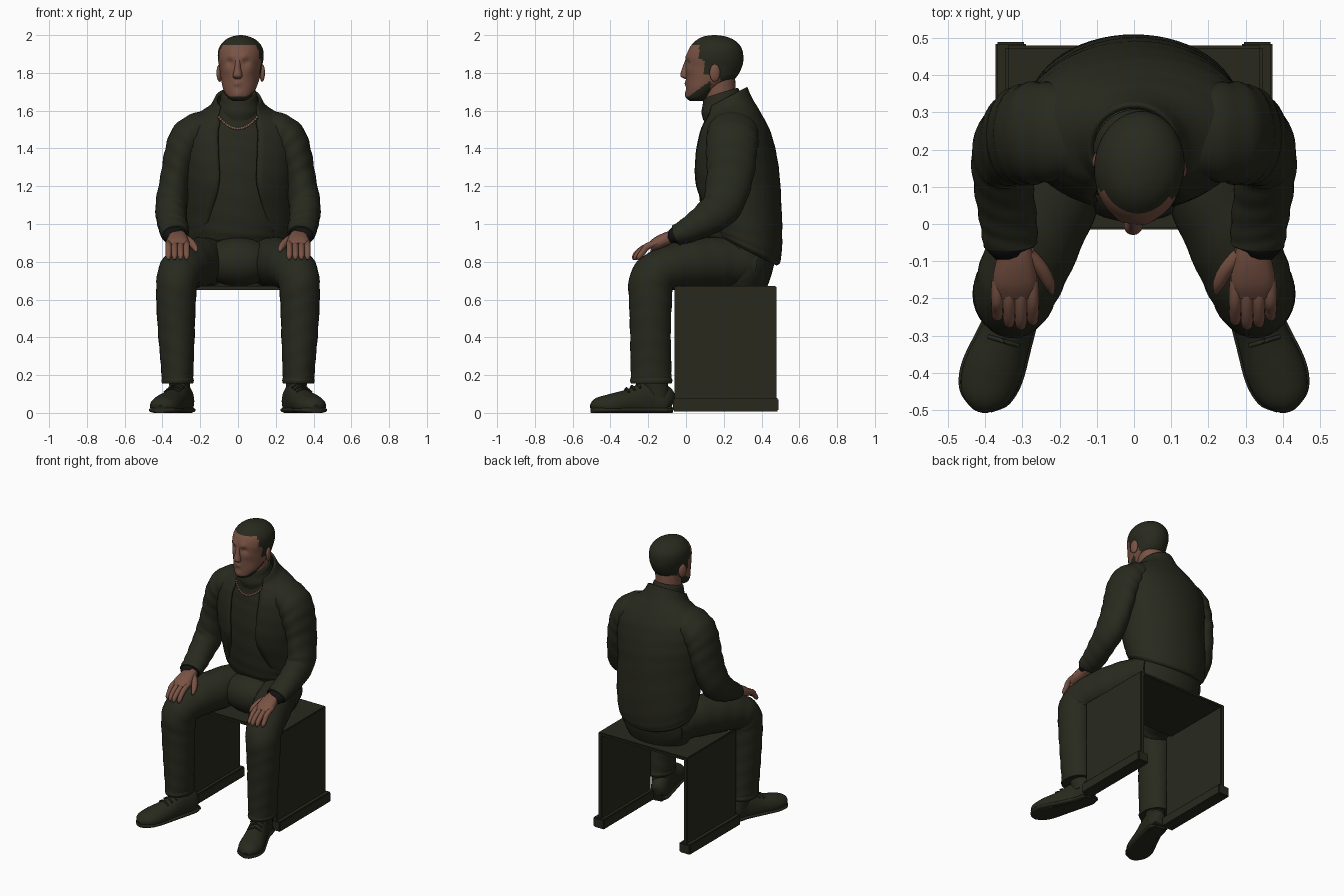
import bpy, bmesh, math
from mathutils import Vector, Matrix
from mathutils.bvhtree import BVHTree

if "Cube" in bpy.data.objects:
    bpy.data.objects.remove(bpy.data.objects["Cube"], do_unlink=True)

X, Y, Z = Vector((1, 0, 0)), Vector((0, 1, 0)), Vector((0, 0, 1))
parts = []


def material(name, color):
    m = bpy.data.materials.new(name)
    m.use_nodes = True
    m.diffuse_color = (*color, 1)
    m.node_tree.nodes["Principled BSDF"].inputs["Base Color"].default_value = (*color, 1)
    return m


OLIVE = material("dark_olive", (0.021, 0.022, 0.0125))
SKIN = material("warm_skin", (0.19, 0.085, 0.057))
BLACK = material("black_trim", (0.006, 0.006, 0.006))
CHAIN = material("chain_bronze", (0.3, 0.16, 0.11))


def finish(name, bm, mat):
    bmesh.ops.recalc_face_normals(bm, faces=bm.faces[:])
    me = bpy.data.meshes.new(name)
    bm.to_mesh(me)
    bm.free()
    me.materials.append(mat)
    ob = bpy.data.objects.new(name, me)
    bpy.context.collection.objects.link(ob)
    parts.append(ob)
    return ob


def smooth_path(rings, steps):
    """Catmull-Rom blend of every ring value."""
    r = [tuple(k) + (0,) * (7 - len(k)) for k in rings]
    r = [r[0]] + r + [r[-1]]
    out = []
    for i in range(1, len(r) - 2):
        for s in range(steps):
            t = s / steps
            out.append([0.5 * (2 * b + (c - a) * t + (2 * a - 5 * b + 4 * c - d) * t * t
                               + (3 * b - a - 3 * c + d) * t ** 3)
                        for a, b, c, d in zip(*r[i - 1:i + 3])])
    return out + [list(r[-1])]


def loft(name, rings, mat, flat=False, sides=32, steps=6, side=1, fold=0, power=1, matrix=None):
    """Skin over rings of (x, y, z, half width, half depth, slope, front gap angle)."""
    path = smooth_path(rings, steps)
    closed = not any(k[6] > 0.01 for k in path)
    n = sides if closed else sides + 1
    bm = bmesh.new()
    grid = []
    for i, (x, y, z, ra, rb, slope, gap) in enumerate(path):
        u, v = X, Y
        if not flat:
            a, b = path[max(i - 1, 0)], path[min(i + 1, len(path) - 1)]
            t = (Vector(b[:3]) - Vector(a[:3])).normalized()
            u = (X - t * X.dot(t)).normalized()
            v = t.cross(u)
        row = []
        for j in range(n):
            ang = gap + (math.tau - 2 * gap) * j / sides
            k = 1 + fold * math.sin(9 * i / steps + 3 * math.sin(ang))
            sn, cs = (math.copysign(abs(f) ** power, f) for f in (math.sin(ang), math.cos(ang)))
            co = Vector((x, y, z)) + u * max(ra, 0.001) * k * sn - v * max(rb, 0.001) * k * cs
            co.z = max(co.z - slope * rb * cs, 0)
            co.x *= side
            row.append(bm.verts.new(matrix @ co if matrix else co))
        grid.append(row)
    for a, b in zip(grid, grid[1:]):
        for j in range(n if closed else n - 1):
            q = (j + 1) % n
            bm.faces.new((a[j], a[q], b[q], b[j]))
    if closed:
        bm.faces.new(grid[0])
        bm.faces.new(grid[-1])
    return finish(name, bm, mat)


def ellipsoid(name, center, size, mat, matrix=Matrix(), seg=20):
    bm = bmesh.new()
    bmesh.ops.create_uvsphere(bm, u_segments=seg, v_segments=seg // 2, radius=1)
    bm.transform(matrix @ Matrix.Translation(center) @ Matrix.Diagonal((*size, 1)))
    return finish(name, bm, mat)


def box(name, low, high, bevel):
    low, high = Vector(low), Vector(high)
    bm = bmesh.new()
    bmesh.ops.create_cube(bm, size=1)
    bm.transform(Matrix.Translation((low + high) / 2) @ Matrix.Diagonal((*(high - low), 1)))
    bmesh.ops.bevel(bm, geom=bm.edges[:], offset=bevel, segments=2, affect='EDGES')
    return finish(name, bm, OLIVE)


# Stool: seat board, two side panels, two foot rails
box("stool_seat", (-0.345, -0.015, 0.65), (0.345, 0.48, 0.672), 0.006)
for s, tag in ((1, "left"), (-1, "right")):
    for part, a, b, y0, y1, z0, z1 in (("panel", 0.315, 0.345, -0.062, 0.48, 0.03, 0.672),
                                       ("rail", 0.29, 0.373, -0.07, 0.49, 0.008, 0.078)):
        box(f"{tag}_stool_{part}", (min(a * s, b * s), y0, z0), (max(a * s, b * s), y1, z1), 0.006)

# Trousers seat and lap, sweater and rolled neck
loft("trouser_seat", [(0, .3, .655, .2, .125), (0, .3, .74, .245, .155), (0, .3, .85, .25, .175),
                      (0, .3, 1, .23, .16)], OLIVE, flat=True)
ellipsoid("trouser_lap", (0, .14, .8), (.19, .135, .13), OLIVE, seg=28)
sweater = loft("sweater", [(0, .29, .91, .23, .17), (0, .28, .96, .24, .182), (0, .27, 1.1, .25, .195),
                           (0, .26, 1.3, .26, .195), (0, .25, 1.45, .25, .17),
                           (0, .23, 1.55, .17, .135), (0, .2, 1.61, .11, .11)],
               OLIVE, flat=True, fold=0.008)
loft("rolled_neck", [(.005, .2, 1.57, .112, .108, .2), (.005, .195, 1.615, .114, .113, .25),
                     (.005, .19, 1.65, .102, .104, .3), (.005, .188, 1.66, .099, .1, .3),
                     (.005, .185, 1.69, .094, .092, .3), (.005, .185, 1.695, .08, .08, .3)],
     OLIVE, flat=True)

# Open jacket with hem band and stand collar
jacket = loft("jacket", [(0, .31, .875, .25, .165, -.5, .75), (0, .31, .9, .265, .185, -.45, .72),
                         (0, .302, 1, .28, .2, -.2, .56), (0, .27, 1.2, .29, .222, 0, .36),
                         (0, .26, 1.35, .305, .215, 0, .34), (0, .255, 1.48, .3, .187, 0, .36),
                         (0, .245, 1.56, .24, .15, .1, .42), (0, .22, 1.61, .15, .128, .35, .75),
                         (0, .205, 1.66, .115, .112, .55, .95)],
              OLIVE, flat=True, sides=48, fold=0.004)
wall = jacket.modifiers.new("cloth_thickness", 'SOLIDIFY')
wall.thickness, wall.offset = 0.016, 0
loft("jacket_hem", [(0, .31, .865, .255, .17, -.5, .75), (0, .31, .885, .272, .188, -.48, .74),
                    (0, .31, .915, .27, .19, -.42, .7)], OLIVE, flat=True, sides=48)

# Sleeves, hands, legs and shoes, one set for each side
SLEEVE = [(.08, .25, 1.535, .06, .1), (.18, .25, 1.515, .085, .125), (.258, .246, 1.458, .1, .137),
          (.3, .24, 1.37, .09, .134), (.328, .232, 1.25, .082, .124), (.353, .19, 1.1, .084, .108),
          (.35, .1, 1.02, .08, .087), (.338, .01, .967, .077, .068), (.332, -.055, .94, .073, .054)]
LEG = [(.12, .34, .79, .12, .115), (.165, .2, .8, .125, .13), (.235, .03, .79, .124, .13),
       (.295, -.118, .758, .118, .117), (.322, -.182, .7, .11, .119), (.328, -.188, .58, .104, .113),
       (.326, -.188, .42, .097, .108), (.322, -.186, .27, .088, .108), (.32, -.184, .165, .082, .108)]
SHOE = [(.278, -.075, .05, .03, .045), (.285, -.11, .06, .055, .085), (.305, -.19, .065, .058, .105),
        (.345, -.3, .05, .07, .076), (.382, -.4, .038, .08, .062), (.403, -.465, .034, .064, .047),
        (.413, -.498, .022, .025, .022)]
PALM = [(.325, -.03, .945, .04, .03), (.32, -.09, .927, .05, .034), (.32, -.15, .9, .06, .033),
        (.32, -.19, .878, .054, .024)]
for s, tag in ((1, "left"), (-1, "right")):
    loft(tag + "_sleeve", SLEEVE, OLIVE, side=s, fold=0.022)
    loft(tag + "_cuff", [(.333, -.03, .948, .066, .047), (.332, -.06, .938, .066, .047),
                         (.331, -.064, .936, .05, .036)], BLACK, side=s, steps=3)
    loft(tag + "_palm", PALM, SKIN, side=s, sides=20, power=0.8)
    for i, finger in enumerate(("index", "middle", "ring", "little")):
        x, reach = .272 + .032 * i, (.0, .012, .006, -.012)[i]
        loft(f"{tag}_{finger}_finger",
             [(x, -.15, .902, .015, .016), (x, -.205, .881, .017, .018),
              (x, -.24 - reach, .852, .016, .016), (x, -.26 - reach, .826, .014, .014),
              (x, -.266 - reach, .81, .004, .004)], SKIN, side=s, sides=12, steps=4)
    loft(tag + "_thumb", [(.285, -.08, .925, .02, .024), (.25, -.12, .902, .02, .022),
                          (.228, -.16, .875, .016, .017), (.22, -.188, .853, .005, .005)],
         SKIN, side=s, sides=12, steps=4)
    loft(tag + "_trouser_leg", LEG, OLIVE, side=s, fold=0.013)
    loft(tag + "_trouser_hem", [(.32, -.184, .185, .083, .108), (.32, -.184, .17, .086, .112),
                                (.32, -.184, .155, .082, .107)], OLIVE, flat=True, side=s)
    loft(tag + "_sock", [(.305, -.15, .08, .05, .06), (.314, -.175, .22, .06, .075)],
         OLIVE, flat=True, side=s)
    loft(tag + "_shoe", SHOE, OLIVE, side=s)
    loft(tag + "_sole", [(x, y, .015, w + .006, .016) for x, y, z, w, d in SHOE],
         OLIVE, side=s, power=0.75)
    box(tag + "_shoe_heel", (.287 * s - .055, -.165, 0), (.287 * s + .055, -.066, .035), 0.012)
    for i in range(3):
        x, y, z = .325 + .013 * i, -.255 - .03 * i, .155 - .012 * i
        loft(f"{tag}_lace_{i + 1}", [(x - .04, y - .012, z - .022, .006, .006),
                                     (x, y, z, .006, .006), (x + .04, y + .012, z - .022, .006, .006)],
             OLIVE, side=s, sides=8, steps=4)

# Head, turned slightly to its right
TURN = (Matrix.Translation((.014, .15, 0)) @ Matrix.Rotation(math.radians(-6), 4, 'Z')
        @ Matrix.Translation((0, -.15, 0)))
loft("neck", [(.008, .195, 1.6, .085, .085), (.01, .18, 1.68, .082, .085),
              (.012, .175, 1.78, .085, .085)], SKIN, flat=True)
head = loft("head", [(0, .055, 1.652, .03, .035), (0, .065, 1.67, .06, .06), (0, .09, 1.715, .086, .088),
                     (0, .13, 1.77, .102, .13), (0, .147, 1.83, .112, .149), (0, .152, 1.88, .121, .152),
                     (0, .156, 1.93, .116, .139), (0, .156, 1.97, .087, .105),
                     (0, .152, 1.992, .046, .06), (0, .15, 2, .008, .01)],
            SKIN, flat=True, sides=72, steps=8)
head.data.materials.append(OLIVE)
# Eye sockets, brows, cheeks, mouth and chin as soft bumps: |x|, z, push, size
FEATURES = [(.042, 1.856, .011, .018), (.035, 1.886, -.007, .018), (.065, 1.815, -.005, .025),
            (0, 1.742, -.009, .017), (0, 1.727, .004, .007), (0, 1.685, -.01, .024)]
for v in head.data.vertices:
    if v.co.y < .13:
        v.co.y += sum(push * math.exp(-((abs(v.co.x) - fx) ** 2 + (v.co.z - fz) ** 2) / size ** 2)
                      for fx, fz, push, size in FEATURES)
# Cropped hair, sideburns and chin-strap beard by region
for f in head.data.polygons:
    x, y, z = f.center
    hair = z > 1.945 or (y > .08 and z > 1.875) or (y > .105 and z > 1.79) or (y > .19 and z > 1.735)
    beard = y < .14 and z < 1.674 + .7 * max(0, y - .02)
    f.material_index = int(hair or beard)
head.data.transform(TURN)
loft("nose", [(0, .008, 1.766, .012, .008), (0, -.004, 1.778, .024, .022), (0, -.005, 1.795, .024, .025),
              (0, .001, 1.825, .017, .022), (0, .008, 1.86, .014, .016), (0, .016, 1.89, .014, .01)],
     SKIN, flat=True, sides=24, matrix=TURN)
for s, tag in ((1, "left"), (-1, "right")):
    tilt = Matrix.Rotation(math.radians(18 * s), 4, 'Z')
    spot = Matrix.Translation((.113 * s, .165, 1.8))
    ellipsoid(tag + "_ear", (0, 0, 0), (.014, .029, .047), SKIN, TURN @ spot @ tilt)

# Neck chain of small beads resting on the sweater
tree = BVHTree.FromPolygons([v.co for v in sweater.data.vertices],
                            [p.vertices[:] for p in sweater.data.polygons])
for i in range(23):
    t = i / 11 - 1
    hit = tree.ray_cast(Vector((.1 * t, -1, 1.505 + .06 * t * t)), Y)[0]
    if hit:
        ellipsoid(f"chain_bead_{i + 1}", hit - Y * .004, (.007, .005, .007), CHAIN, seg=8)

# Smooth shading with sharp edges kept
bpy.ops.object.select_all(action='DESELECT')
for ob in parts:
    ob.select_set(True)
bpy.context.view_layer.objects.active = parts[0]
bpy.ops.object.shade_smooth_by_angle(angle=math.radians(45))
